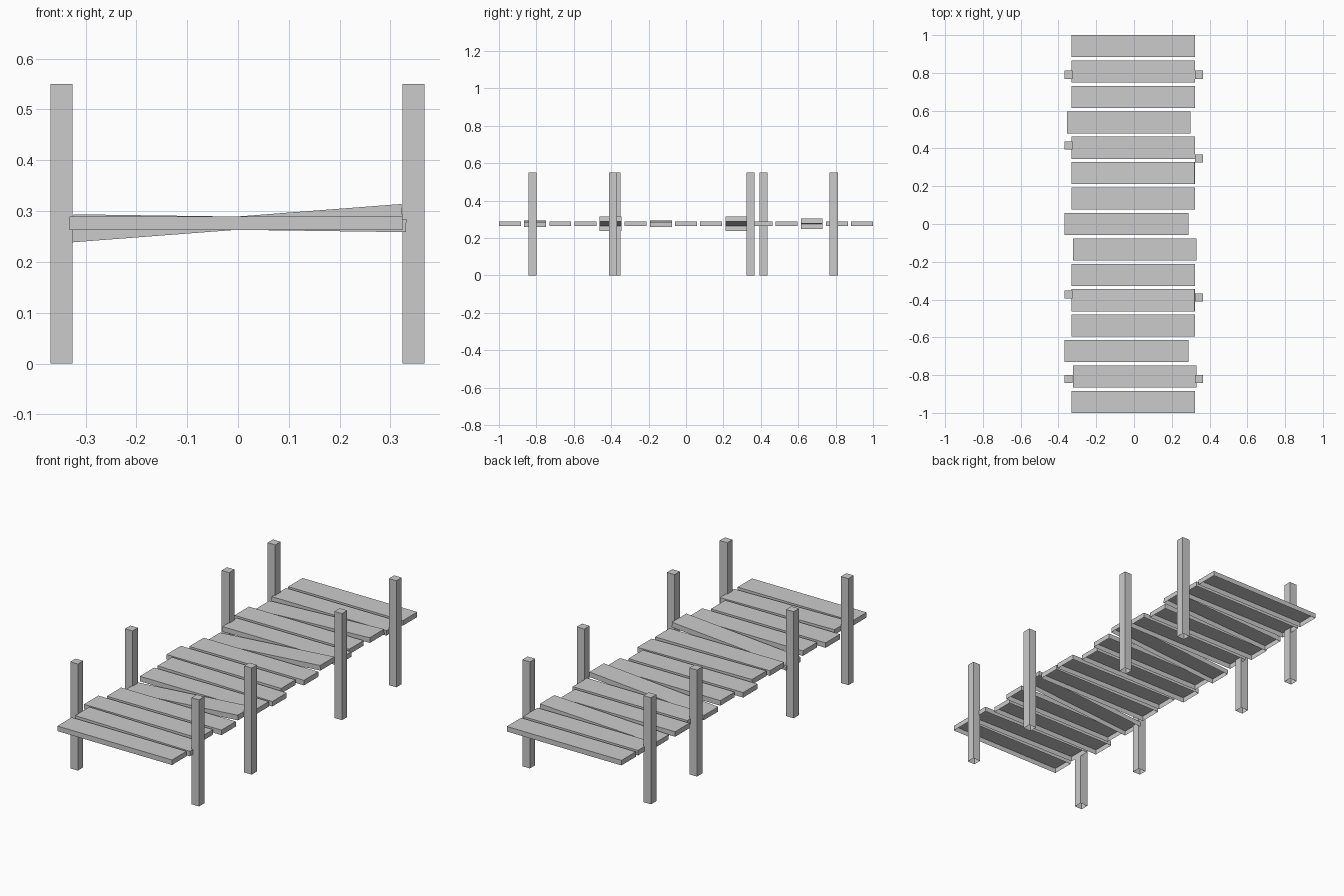
import bpy, bmesh
from mathutils import Matrix, Vector

if "Cube" in bpy.data.objects:
    bpy.data.objects.remove(bpy.data.objects["Cube"])


def open_box(name, centre, size, tilt=0.0):
    """Box without its bottom face, tilted about y."""
    bm = bmesh.new()
    bmesh.ops.create_cube(bm, size=1.0)
    bm.normal_update()
    bottom = [f for f in bm.faces if f.normal.z < -0.5]
    bmesh.ops.delete(bm, geom=bottom, context='FACES_ONLY')
    bmesh.ops.transform(bm, matrix=Matrix.Diagonal((*size, 1.0)), verts=bm.verts)
    mesh = bpy.data.meshes.new(name)
    bm.to_mesh(mesh)
    bm.free()
    obj = bpy.data.objects.new(name, mesh)
    obj.location = Vector(centre)
    obj.rotation_euler.y = tilt
    bpy.context.collection.objects.link(obj)
    return obj


# Deck planks: evenly spaced, a few slid sideways or tilted
COUNT, WIDTH, LENGTH, THICK = 15, 0.117, 0.655, 0.026
PITCH = (2.0 - WIDTH) / (COUNT - 1)
centre_x = {1: 0.0035, 2: -0.040, 6: 0.0035, 7: -0.040, 11: -0.028}
tilts = {1: 0.014, 4: -0.076, 6: 0.014, 9: -0.076, 12: -0.043}
for i in range(COUNT):
    y = -1.0 + WIDTH / 2 + i * PITCH
    open_box(f"plank_{i + 1}", (centre_x.get(i, -0.004), y, 0.276),
             (LENGTH, WIDTH, THICK), tilts.get(i, 0.0))

# Square posts along both sides
POST, HEIGHT = 0.043, 0.55
post_rows = {
    "left": (-0.347, (-0.82, -0.373, 0.415, 0.79)),
    "right": (0.345, (-0.82, -0.39, 0.346, 0.79)),
}
for side, (x, ys) in post_rows.items():
    for n, y in enumerate(ys):
        open_box(f"{side}_post_{n + 1}", (x, y, HEIGHT / 2), (POST, POST, HEIGHT))
